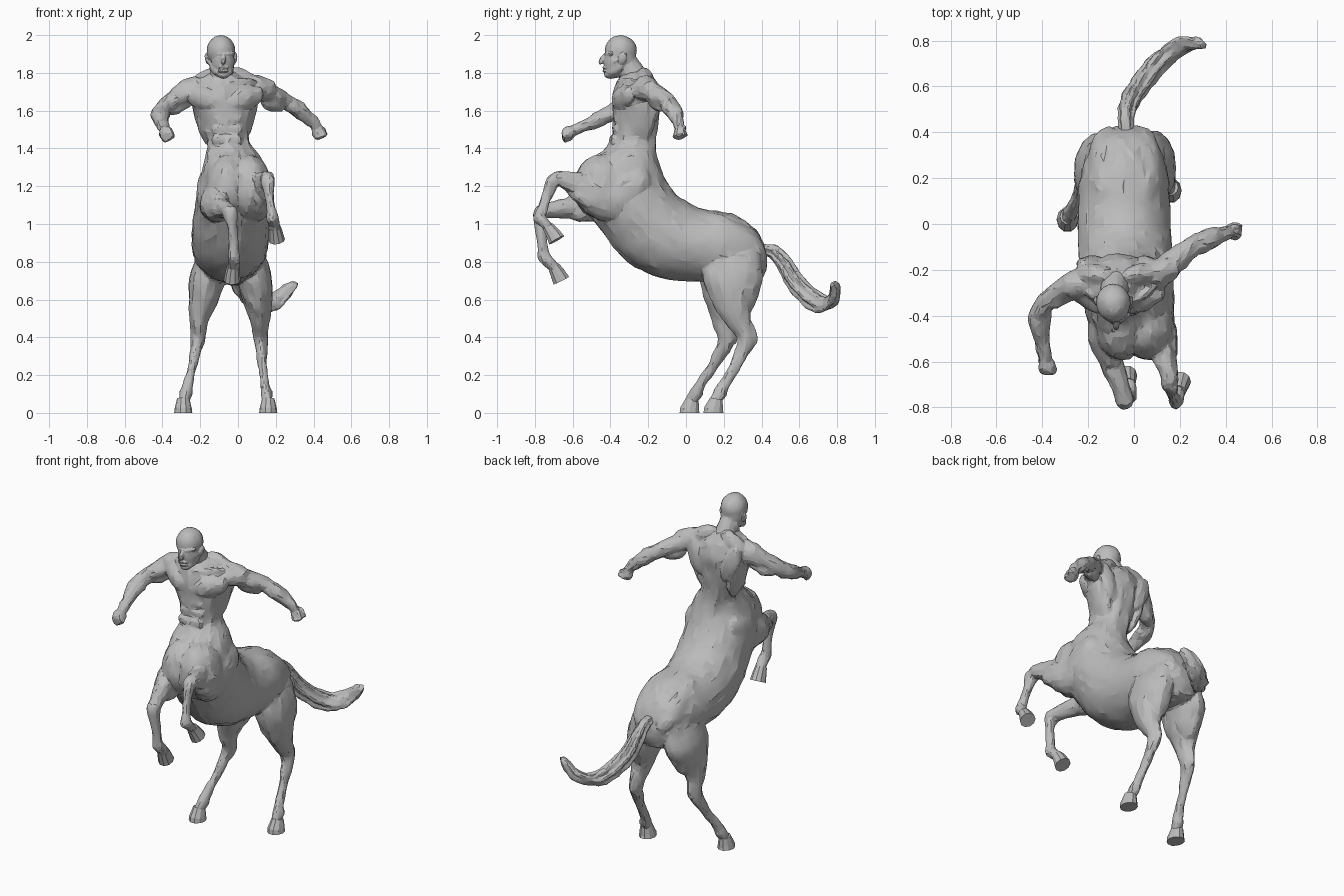
import bpy, bmesh, math
from mathutils import Vector, Matrix, noise

cube = bpy.data.objects.get("Cube")
if cube:
    bpy.data.objects.remove(cube, do_unlink=True)

# One stone-grey material for everything
grey = bpy.data.materials.new("stone grey")
grey.use_nodes = True
grey.diffuse_color = (0.5, 0.5, 0.5, 1)
bsdf = grey.node_tree.nodes["Principled BSDF"]
bsdf.inputs["Base Color"].default_value = (0.5, 0.5, 0.5, 1)
bsdf.inputs["Roughness"].default_value = 0.8
X, Y, Z = Vector((1, 0, 0)), Vector((0, 1, 0)), Vector((0, 0, 1))


def smooth_rings(rings, n):
    """Catmull-Rom between rings, each a (centre, axis a, axis b) triple."""
    out = []
    for i in range(len(rings) - 1):
        r = [rings[max(i - 1, 0)], rings[i], rings[i + 1], rings[min(i + 2, len(rings) - 1)]]
        for k in range(n):
            t = k / n
            out.append([0.5 * (2 * b + (c - a) * t + (2 * a - 5 * b + 4 * c - d) * t * t
                               + (3 * b - a - 3 * c + d) * t ** 3) for a, b, c, d in zip(*r)])
    return out + [rings[-1]]


def skin(bm, rings, sides):
    """Bridge elliptical rings and cap both ends."""
    loops = []
    for c, a, b in rings:
        ang = [2 * math.pi * k / sides for k in range(sides)]
        loops.append([bm.verts.new(c + a * math.cos(w) + b * math.sin(w)) for w in ang])
    for p, q in zip(loops, loops[1:]):
        for k in range(sides):
            j = (k + 1) % sides
            bm.faces.new((p[k], p[j], q[j], q[k]))
    bm.faces.new(loops[0][::-1])
    bm.faces.new(loops[-1])


def limb(bm, pts, ref=X, sides=14, n=4):
    """Tube through (x, y, z, radius along ref, radius across)."""
    cs = [Vector(p[:3]) for p in pts]
    rings = []
    for i, p in enumerate(pts):
        t = (cs[min(i + 1, len(cs) - 1)] - cs[max(i - 1, 0)]).normalized()
        a = (ref - t * ref.dot(t)).normalized()
        rings.append((cs[i], a * p[3], t.cross(a) * p[4]))
    skin(bm, smooth_rings(rings, n), sides)


def muscle(bm, p, q, r, r2=None):
    """Ellipsoid from p to q, r wide across x-ish and r2 deep."""
    p, q = Vector(p), Vector(q)
    z = (q - p).normalized()
    ref = X if abs(z.x) < 0.8 else Z
    a = (ref - z * ref.dot(z)).normalized()
    b = z.cross(a)
    m = Matrix((a * r, b * (r2 or r), z * ((q - p).length / 2))).transposed().to_4x4()
    bmesh.ops.create_icosphere(bm, subdivisions=3, radius=1,
                               matrix=Matrix.Translation((p + q) / 2) @ m)


def finish(name, bm, voxel=None, ratio=0.25, smooth=2, relief=0, angle=17):
    """Make an object; with a voxel size, fuse its shells into one faceted skin."""
    bmesh.ops.recalc_face_normals(bm, faces=bm.faces)
    me = bpy.data.meshes.new(name)
    bm.to_mesh(me)
    bm.free()
    ob = bpy.data.objects.new(name, me)
    bpy.context.scene.collection.objects.link(ob)
    if voxel:
        m = ob.modifiers.new("Fuse", 'REMESH')
        m.mode, m.voxel_size = 'VOXEL', voxel
        m = ob.modifiers.new("Soften", 'SMOOTH')
        m.factor, m.iterations = 0.5, smooth
        m = ob.modifiers.new("Facet", 'DECIMATE')
        m.ratio = ratio
        dg = bpy.context.evaluated_depsgraph_get()
        new = bpy.data.meshes.new_from_object(ob.evaluated_get(dg))
        ob.modifiers.clear()
        ob.data = new
        bpy.data.meshes.remove(me)
        new.name = name
        # Sinewy relief, stretched along z
        moves = [v.normal * relief * noise.noise(Vector((v.co.x * 30, v.co.y * 30, v.co.z * 11)))
                 for v in new.vertices]
        for v, d in zip(new.vertices, moves):
            v.co += d
    ob.data.materials.clear()
    ob.data.materials.append(grey)
    bpy.ops.object.select_all(action='DESELECT')
    ob.select_set(True)
    bpy.context.view_layer.objects.active = ob
    bpy.ops.object.shade_smooth_by_angle(angle=math.radians(angle))


# Trunk: rump, barrel, waist, chest; (top y, top z, bottom y, bottom z, centre x, half width)
trunk = [(.43, .85, .425, .76, -.03, .05), (.37, .97, .37, .68, -.035, .135),
         (.24, 1.055, .20, .685, -.04, .19), (.09, 1.08, .04, .695, -.045, .2),
         (-.01, 1.125, -.14, .715, -.042, .205), (-.085, 1.20, -.31, .80, -.035, .203),
         (-.13, 1.28, -.455, .97, -.025, .195), (-.15, 1.34, -.565, 1.15, -.02, .175),
         (-.16, 1.39, -.545, 1.30, -.025, .15), (-.16, 1.45, -.415, 1.41, -.05, .112),
         (-.15, 1.53, -.385, 1.50, -.06, .127), (-.135, 1.62, -.39, 1.60, -.07, .165),
         (-.135, 1.69, -.385, 1.68, -.07, .175), (-.16, 1.755, -.365, 1.75, -.08, .135),
         (-.20, 1.805, -.335, 1.80, -.085, .06)]
rings = []
for ty, tz, by, bz, cx, hw in trunk:
    top, bot = Vector((cx, ty, tz)), Vector((cx, by, bz))
    rings.append(((top + bot) / 2, X * hw, (top - bot) / 2))
body = bmesh.new()
skin(body, smooth_rings(rings, 4), 28)
for s in (-1, 1):
    def at(dx, y, z, c=-.07):
        return (c + s * dx, y, z)
    muscle(body, at(.05, -.45, 1.37, 0), at(.06, -.43, 1.02, 0), .12, .155)  # horse breast
    muscle(body, at(.008, -.37, 1.63), at(.20, -.29, 1.70), .065, .052)      # breast
    muscle(body, at(.01, -.365, 1.745), at(.17, -.27, 1.755), .022)          # collar bone
    muscle(body, at(.02, -.23, 1.815), at(.18, -.21, 1.72), .045)            # neck to shoulder
    muscle(body, at(.165, -.23, 1.72), at(.085, -.24, 1.42), .035, .075)     # flank of the back
    muscle(body, at(.16, -.175, 1.76), at(.07, -.165, 1.54), .055, .032)     # shoulder blade
    limb(body, [at(.035, -.18, 1.75, -.075) + (.03, .025), at(.035, -.162, 1.66) + (.035, .028),
                at(.032, -.17, 1.55, -.063) + (.032, .027), at(.03, -.185, 1.44, -.05) + (.03, .026),
                at(.03, -.18, 1.36, -.035) + (.03, .024), at(.03, -.15, 1.26, -.03) + (.025, .015)])
    for z, y in ((1.555, -.375), (1.50, -.378), (1.445, -.392)):
        muscle(body, at(.002, y, z, -.06), at(.08, y + .015, z, -.06), .029, .02)   # belly block
    for k in range(3):
        muscle(body, at(.085, -.35, 1.55 - .035 * k, -.065),
               at(.13 - .01 * k, -.24, 1.60 - .035 * k, -.065), .018, .014)          # ribs
    muscle(body, at(.145, -.20, 1.27, -.02), at(.13, -.47, 1.05, -.02), .06, .1)     # horse shoulder
    muscle(body, at(.08, .08, 1.03, -.04), at(.07, .42, .82, -.04), .09, .09)        # croup

# Head and neck; the face is turned a little to its left
hx, fx = -.09, -.078
bm = bmesh.new()
limb(bm, [(-.08, -.24, 1.72, .075, .075), (-.085, -.28, 1.79, .062, .07), (-.09, -.335, 1.88, .058, .06)])
muscle(bm, (hx, -.345, 1.835), (hx, -.345, 2.0), .075, .085)               # skull
muscle(bm, (hx, -.325, 1.79), (hx, -.325, 1.97), .068, .062)               # back of the skull
muscle(bm, (fx, -.375, 1.772), (fx, -.375, 1.95), .06, .06)                # face
muscle(bm, (fx, -.434, 1.79), (fx, -.36, 1.795), .034, .024)               # chin
muscle(bm, (fx, -.42, 1.905), (fx, -.458, 1.845), .013, .015)              # nose
for z in (1.828, 1.810):
    muscle(bm, (fx - .028, -.428, z), (fx + .028, -.428, z), .008, .013)   # lips
for s in (-1, 1):
    muscle(bm, (fx, -.43, 1.897), (fx + s * .062, -.388, 1.904), .012, .015)           # brow
    muscle(bm, (fx + s * .02, -.42, 1.853), (fx + s * .062, -.365, 1.865), .014, .016)  # cheek
    muscle(bm, (hx + s * .06, -.33, 1.85), (fx + s * .03, -.415, 1.795), .017, .026)   # jaw
    muscle(bm, (hx + s * .07, -.345, 1.845), (hx + s * .08, -.325, 1.905), .011, .021)  # ear
    muscle(bm, (hx + s * .015, -.345, 1.73), (hx + s * .055, -.29, 1.85), .018)        # neck cord
finish("head", bm, .005, .1, 2, .003)


# Arms: shoulder to wrist path, then a clenched fist
def arm(pts, ref, bulges, knuckle_dir):
    limb(body, pts, ref)
    for p, q, r in bulges:
        muscle(body, p, q, r)
    w, end = Vector(pts[-2][:3]), Vector(pts[-1][:3])
    d, k = (end - w).normalized(), Vector(knuckle_dir).normalized()
    side = d.cross(k).normalized()
    muscle(body, end - d * .04, end + d * .036, .038, .036)
    for i in range(4):
        c = end + side * (i - 1.5) * .017 + d * .016
        muscle(body, c - k * .024, c + k * .039, .013, .018)
    muscle(body, end - side * .034 - d * .035, end - side * .026 + k * .035, .014)  # thumb


arm([(.04, -.25, 1.70, .06, .06), (.12, -.21, 1.715, .065, .062), (.19, -.15, 1.68, .05, .05),
     (.26, -.095, 1.645, .043, .044), (.32, -.07, 1.605, .046, .044), (.385, -.045, 1.55, .034, .034),
     (.415, -.035, 1.515, .028, .028), (.428, -.03, 1.482, .028, .028)], Y,
    [((.02, -.25, 1.735), (.2, -.17, 1.715), .06), ((.12, -.19, 1.65), (.25, -.11, 1.62), .038),
     ((.13, -.22, 1.71), (.26, -.12, 1.65), .036), ((.24, -.12, 1.65), (.38, -.06, 1.57), .034)], (1, -.3, .2))
arm([(-.18, -.25, 1.70, .06, .06), (-.26, -.26, 1.705, .062, .06), (-.33, -.30, 1.665, .05, .05),
     (-.395, -.355, 1.61, .045, .043), (-.415, -.42, 1.575, .046, .045), (-.40, -.51, 1.53, .034, .035),
     (-.39, -.57, 1.505, .028, .028), (-.38, -.625, 1.482, .028, .028)], Z,
    [((-.16, -.25, 1.735), (-.33, -.28, 1.70), .058), ((-.25, -.25, 1.65), (-.4, -.33, 1.59), .038),
     ((-.26, -.29, 1.70), (-.39, -.36, 1.62), .036), ((-.38, -.36, 1.59), (-.42, -.5, 1.55), .036)], (.5, 0, -1))


# Legs: path ends at the pastern; the hoof is a flared block
def leg(name, pts, bulges, hoof):
    limb(body, pts)
    for p, q, r, r2 in bulges:
        muscle(body, p, q, r, r2)
    bm = bmesh.new()
    limb(bm, hoof, sides=10, n=1)
    finish(name + "_hoof", bm)


for name, s, dy, xs in (("left_hind", 1, 0, (.04, .085, .107, .116, .12, .128, .143, .15, .156, .16)),
                        ("right_hind", -1, -.11, (-.11, -.16, -.19, -.207, -.215, -.235, -.265, -.275, -.284, -.29))):
    spec = [(.28, .93, .05, .06), (.25, .73, .095, .165), (.25, .58, .073, .105), (.285, .47, .048, .062),
            (.318, .385, .038, .048), (.278, .28, .026, .032), (.20, .145, .025, .029), (.182, .105, .034, .036),
            (.16, .07, .031, .033), (.152, .045, .033, .035)]
    shift = (0, .1, .4, .75, .95, 1.05, 1.15, 1.15, 1.15, 1.15)  # the right leg steps forward
    pts = [(x, y + dy * f, z, a, b) for x, (y, z, a, b), f in zip(xs, spec, shift)]
    x0, y0 = xs[-1], .152 + dy * 1.15
    leg(name, pts,
        [((xs[0] + s * .01, .31, .94), (xs[2], .28 + dy * .4, .50), .08, .11),
         ((xs[1] - s * .01, .17, .88), (xs[2] - s * .005, .19 + dy * .4, .54), .075, .07),
         ((xs[3], .33 + dy * .8, .50), (xs[4], .365 + dy, .36), .018, .024)],
        [(x0, y0 + .008, .075, .033, .035), (x0, y0 + .002, .045, .04, .045),
         (x0, y0 - .006, .02, .046, .053), (x0, y0 - .006, 0, .048, .056)])

leg("left_fore",
    [(.08, -.36, 1.12, .09, .12), (.11, -.47, 1.14, .08, .105), (.135, -.57, 1.195, .05, .065),
     (.15, -.66, 1.24, .04, .044), (.158, -.70, 1.23, .038, .038), (.165, -.73, 1.16, .025, .029),
     (.175, -.76, 1.08, .024, .028), (.18, -.775, 1.03, .032, .033), (.19, -.74, .995, .029, .029),
     (.195, -.72, .97, .032, .032)],
    [((.12, -.40, 1.07), (.14, -.62, 1.18), .06, .05), ((.10, -.44, 1.22), (.14, -.66, 1.25), .05, .035)],
    [(.195, -.73, .985, .032, .032), (.2, -.705, .95, .038, .04), (.205, -.685, .915, .044, .047)])
leg("right_fore",
    [(-.12, -.40, 1.12, .08, .12), (-.125, -.50, 1.105, .075, .09), (-.10, -.60, 1.085, .054, .06),
     (-.06, -.71, 1.075, .042, .045), (-.04, -.772, 1.055, .04, .038), (-.03, -.773, .98, .026, .029),
     (-.02, -.76, .88, .025, .028), (-.02, -.75, .82, .033, .034), (-.024, -.71, .785, .03, .03),
     (-.028, -.69, .76, .032, .032)],
    [((-.13, -.42, 1.05), (-.09, -.64, 1.06), .06, .045), ((-.14, -.42, 1.18), (-.09, -.64, 1.11), .055, .05)],
    [(-.026, -.70, .775, .033, .033), (-.029, -.68, .74, .039, .041), (-.031, -.66, .70, .045, .048)])
finish("body", body, .008, .075, 4, .009)

# Tail: a core with twisted hair strands round it
path = [(-.035, .39, .87, .028), (-.035, .46, .855, .032), (-.025, .52, .79, .038), (0, .565, .71, .042),
        (.05, .635, .63, .045), (.12, .715, .575, .047), (.20, .775, .595, .045), (.255, .79, .645, .036),
        (.30, .78, .685, .018)]
bm = bmesh.new()
limb(bm, [p[:3] + (p[3] * .8, p[3] * .8) for p in path], sides=10)
for k in range(6):
    strand = []
    for i, (x, y, z, r) in enumerate(path):
        w = math.tau * k / 6 + i * .15
        strand.append((x + r * .85 * math.cos(w), y + r * .6 * math.sin(w), z + r * .7 * math.sin(w),
                       r * .36, r * .36))
    limb(bm, strand, sides=6)
finish("tail", bm, .007, .16, 1, .006)
